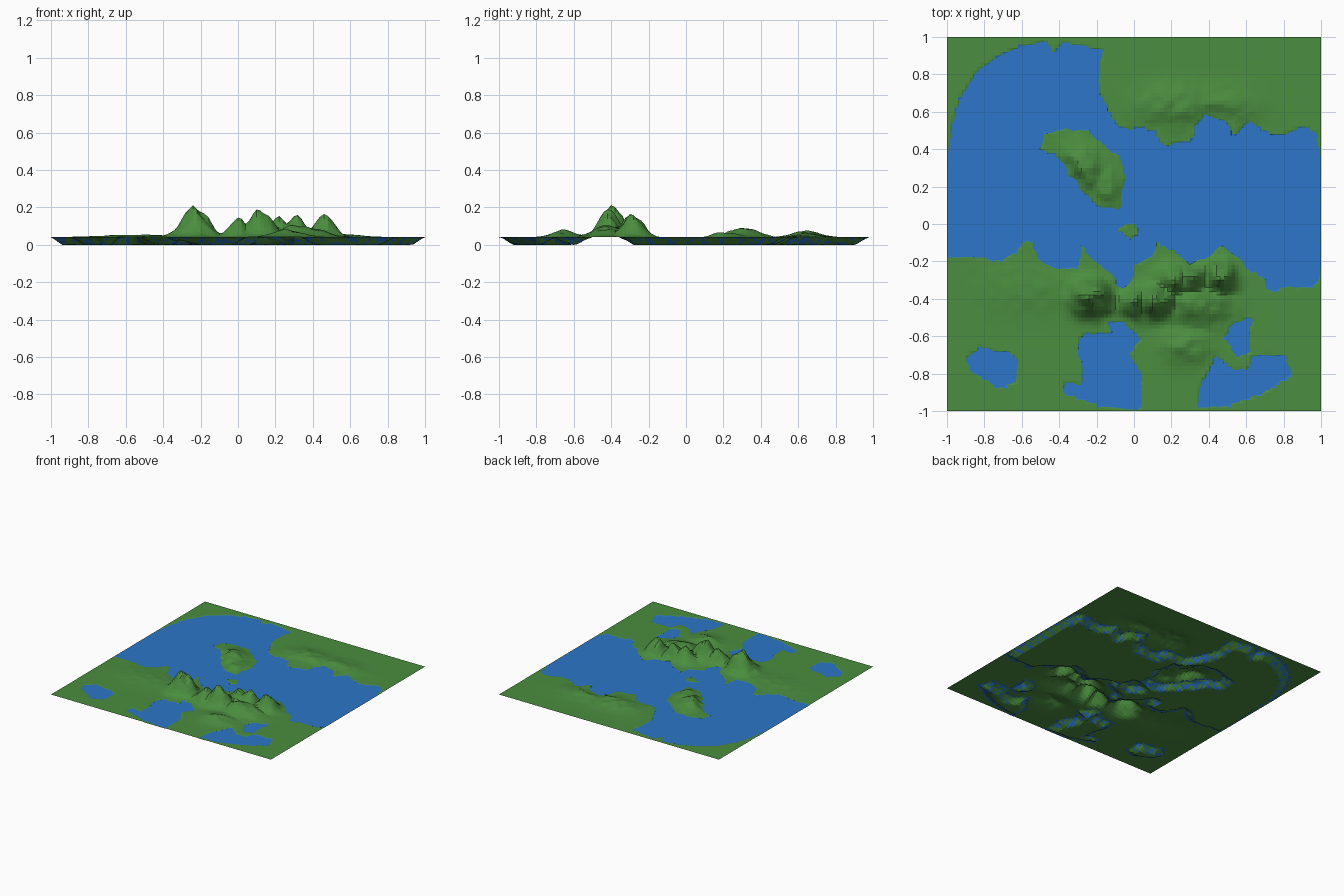
import bpy, bmesh, math, random
from mathutils import Vector, noise

if "Cube" in bpy.data.objects:
    bpy.data.objects.remove(bpy.data.objects["Cube"])

random.seed(4)
N, LEVEL, SHORE = 100, 0.041, 0.06
WATER_Z = 0.039

# Coastlines, as (x, y) outlines
SEA = [(-1, -.17), (-.995, .3), (-.98, .5), (-.93, .67), (-.85, .8), (-.72, .9), (-.6, .95), (-.47, .975),
       (-.43, .91), (-.38, .97), (-.17, .93), (-.19, .78), (-.17, .66), (-.12, .58), (-.08, .51), (.1, .5),
       (.13, .43), (.3, .43), (.33, .53), (.38, .58), (.5, .55), (.53, .47), (.62, .54), (.75, .47),
       (.92, .52), (.97, .48), (.995, .35), (.995, -.25), (.98, -.32), (.9, -.34), (.7, -.35), (.69, -.27),
       (.6, -.22), (.48, -.12), (.3, -.22), (.22, -.14), (.12, -.11), (.1, -.19), (0, -.22), (-.02, -.3),
       (-.07, -.34), (-.15, -.24), (-.22, -.2), (-.28, -.11), (-.3, -.22), (-.4, -.24), (-.5, -.19),
       (-.55, -.08), (-.62, -.13), (-.66, -.18), (-.75, -.2), (-.85, -.18)]
ISLANDS = [
    [(-.5, .4), (-.48, .48), (-.36, .51), (-.25, .5), (-.16, .42), (-.08, .38), (-.05, .25), (-.08, .07),
     (-.2, .1), (-.27, .18), (-.35, .28), (-.42, .37)],
    [(-.09, -.03), (-.04, 0), (.01, .01), (.03, -.06), (-.02, -.08)]]
LAKES = [
    [(-.9, -.72), (-.82, -.66), (-.7, -.68), (-.63, -.72), (-.63, -.84), (-.72, -.88), (-.86, -.8)],
    [(-.29, -.6), (-.12, -.58), (-.13, -.52), (-.05, -.52), (.02, -.62), (-.02, -.7), (.03, -.8), (.04, -.99),
     (-.15, -.98), (-.38, -.9), (-.38, -.85), (-.27, -.86), (-.29, -.7)],
    [(.34, -.985), (.36, -.84), (.44, -.71), (.52, -.77), (.6, -.78), (.63, -.71), (.8, -.7), (.84, -.8),
     (.7, -.9), (.5, -.97)],
    [(.49, -.6), (.54, -.52), (.62, -.52), (.63, -.7), (.56, -.7)]]

# Hills: x, y, height above the plain, half-widths in x and y
HILLS = [(-.23, -.39, .155, .075, .065), (0, -.42, .09, .055, .06), (.12, -.41, .135, .07, .06),
         (.22, -.3, .09, .07, .06), (.31, -.29, .1, .06, .06), (.46, -.28, .115, .06, .06),
         (.33, -.42, .06, .12, .08), (.27, -.65, .035, .09, .07), (-.55, -.35, .012, .2, .1),
         (-.28, .3, .05, .08, .09), (-.14, .2, .025, .07, .08), (.2, .64, .03, .14, .08),
         (.48, .64, .02, .15, .08)]


def signed_distance(x, y, poly):
    inside, best = False, 9.0
    ax, ay = poly[-1]
    for bx, by in poly:
        dx, dy = bx - ax, by - ay
        t = ((x - ax) * dx + (y - ay) * dy) / (dx * dx + dy * dy)
        t = min(1.0, max(0.0, t))
        best = min(best, (x - ax - t * dx) ** 2 + (y - ay - t * dy) ** 2)
        if (ay > y) != (by > y) and x < ax + dx * (y - ay) / dy:
            inside = not inside
        ax, ay = bx, by
    return math.sqrt(best) if inside else -math.sqrt(best)


def offshore(x, y):
    # positive over water, roughened away from the border
    d = signed_distance(x, y, SEA)
    for isle in ISLANDS:
        d = min(d, -signed_distance(x, y, isle))
    for lake in LAKES:
        d = max(d, signed_distance(x, y, lake))
    if abs(x) < .85 and abs(y) < .85:
        d += .022 * noise.noise(Vector((x * 14, y * 14, 3)))
    return d


def hill_height(x, y):
    h = 0.0
    for hx, hy, hz, sx, sy in HILLS:
        h = max(h, hz * math.exp(-(((x - hx) / sx) ** 2 + ((y - hy) / sy) ** 2) / 1.6))
    return h * (1 + .35 * noise.noise(Vector((x * 16, y * 16, 1)))) * 1.05


def material(name, color):
    m = bpy.data.materials.new(name)
    m.diffuse_color = (*color, 1)
    m.use_nodes = True
    m.node_tree.nodes["Principled BSDF"].inputs["Base Color"].default_value = m.diffuse_color
    return m


def make_object(name, bm, mats):
    me = bpy.data.meshes.new(name)
    bm.to_mesh(me)
    bm.free()
    for m in mats:
        me.materials.append(m)
    ob = bpy.data.objects.new(name, me)
    bpy.context.collection.objects.link(ob)
    return ob


green = material("grass", (.07, .27, .05))
blue = material("water", (.025, .18, .58))

# Terrain: plain, hills and seabed in one height field
bm = bmesh.new()
grid, wet = [], {}
for i in range(N + 1):
    row = []
    for j in range(N + 1):
        x, y = -1 + 2 * i / N, -1 + 2 * j / N
        d = offshore(x, y)
        if i in (0, N) or j in (0, N):
            d = -.01
        if d > 0:
            z = LEVEL * (1 - min(1, d / SHORE))
        else:
            z = LEVEL + hill_height(x, y) * min(1, -d / .06)
        wet[i, j] = d > 0
        row.append(bm.verts.new((x, y, z)))
    grid.append(row)
water_cells = []
for i in range(N):
    for j in range(N):
        corners = [(i, j), (i + 1, j), (i + 1, j + 1), (i, j + 1)]
        f = bm.faces.new([grid[a][b] for a, b in corners])
        if any(wet[c] for c in corners):
            water_cells.append(corners)
            zs = [v.co.z for v in f.verts]
            # patches of wet shore on the steep banks
            if max(zs) - min(zs) > .006 and max(zs) < LEVEL + .001 and random.random() < .4:
                f.material_index = 1
make_object("terrain", bm, [green, blue])

# Water surface: flat sheet over every wet cell
bm = bmesh.new()
sheet = {}
for corners in water_cells:
    for a, b in corners:
        if (a, b) not in sheet:
            sheet[a, b] = bm.verts.new((-1 + 2 * a / N, -1 + 2 * b / N, WATER_Z))
    bm.faces.new([sheet[c] for c in corners])
make_object("water_surface", bm, [blue])
